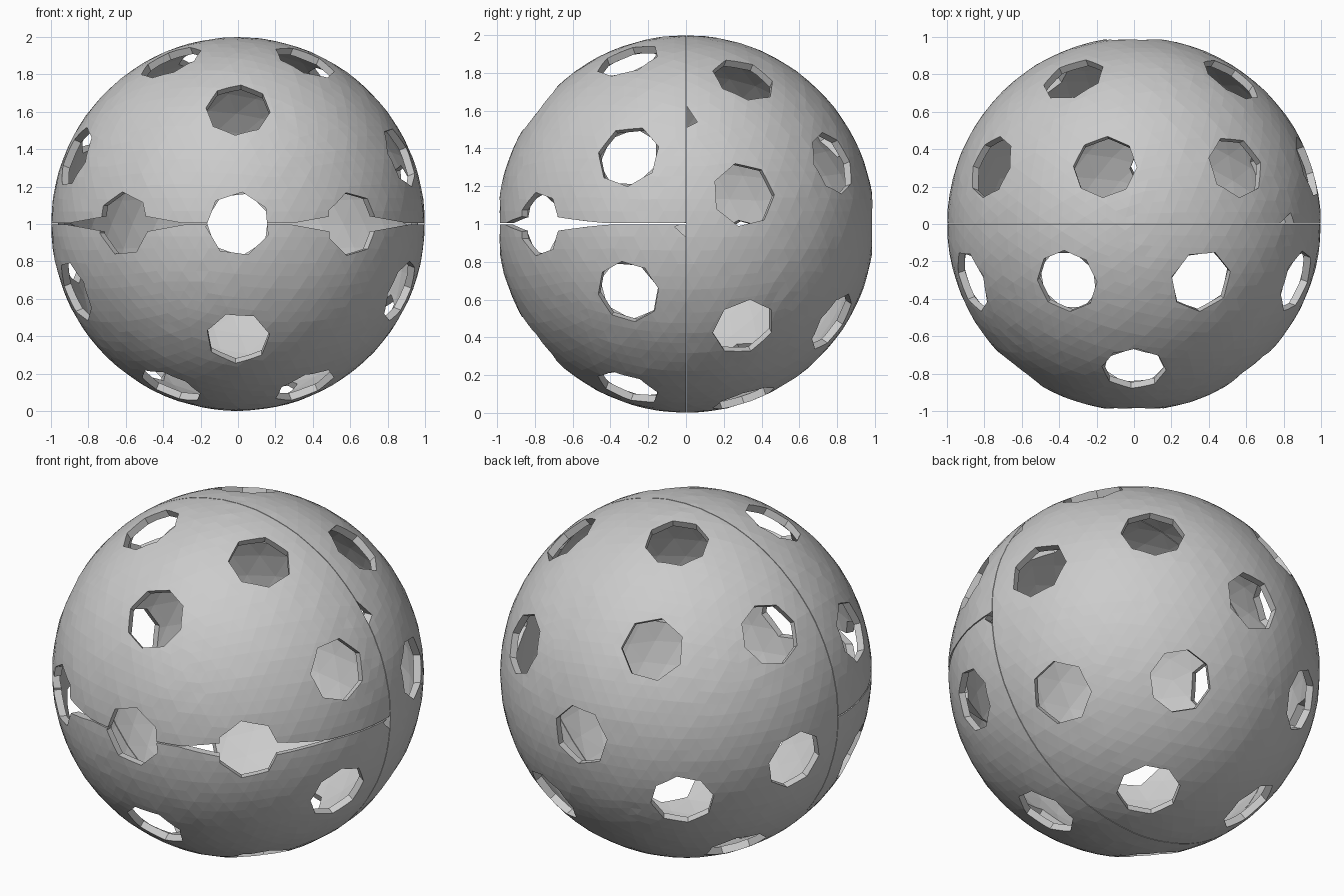
import bpy, bmesh, math, random
from mathutils import Vector, Matrix

if "Cube" in bpy.data.objects:
    bpy.data.objects.remove(bpy.data.objects["Cube"])

random.seed(4)
CENTRE = Vector((0, 0, 1))
HOLE_R = 0.172


def make_object(name, bm):
    mesh = bpy.data.meshes.new(name)
    bm.to_mesh(mesh)
    bm.free()
    obj = bpy.data.objects.new(name, mesh)
    bpy.context.collection.objects.link(obj)
    return obj


def add_prism(bm, profile, axis, lo, hi):
    """Extrude a 2D profile along axis (0 = x with y,z profile, 1 = y with x,z profile)."""
    def point(a, b, d):
        return (d, a, b) if axis == 0 else (a, d, b)
    rings = [[bm.verts.new(point(a, b, d)) for a, b in profile] for d in (lo, hi)]
    n = len(profile)
    bm.faces.new(rings[0])
    bm.faces.new(rings[1][::-1])
    for i in range(n):
        j = (i + 1) % n
        bm.faces.new((rings[0][j], rings[0][i], rings[1][i], rings[1][j]))


def add_box(bm, size, loc):
    m = Matrix.Translation(loc) @ Matrix.Diagonal((*size, 1))
    bmesh.ops.create_cube(bm, size=1, matrix=m)


def cut(target, bm, name):
    bmesh.ops.recalc_face_normals(bm, faces=bm.faces)
    cutter = make_object(name, bm)
    cutter.hide_render = True
    cutter.hide_viewport = False
    mod = target.modifiers.new(name, 'BOOLEAN')
    mod.operation = 'DIFFERENCE'
    mod.solver = 'EXACT'
    mod.object = cutter
    bpy.context.view_layer.update()
    dg = bpy.context.evaluated_depsgraph_get()
    mesh = bpy.data.meshes.new_from_object(target.evaluated_get(dg))
    target.modifiers.clear()
    target.data = mesh
    bpy.data.objects.remove(cutter)


# Hollow ball: faceted outer skin and an inward-facing inner skin
bm = bmesh.new()
at_centre = Matrix.Translation(CENTRE)
bmesh.ops.create_icosphere(bm, subdivisions=5, radius=1.0, matrix=at_centre)
for v in bm.verts:
    v.co = CENTRE + (v.co - CENTRE) * (1 - random.uniform(0, 0.003))
outer = set(bm.faces)
bmesh.ops.create_icosphere(bm, subdivisions=4, radius=0.96, matrix=at_centre)
bmesh.ops.reverse_faces(bm, faces=[f for f in bm.faces if f not in outer])
ball = make_object("perforated_ball", bm)

# Hole directions: each half has a pole hole, a ring of four and a ring of eight
directions = []
for side, turn in ((-1, 0), (1, 32)):
    directions.append(Vector((0, side, 0)))
    for count, y, offset in ((4, 0.785, 0), (8, 0.31, 22.5)):
        r = math.sqrt(1 - y * y)
        for k in range(count):
            a = math.radians(turn + offset + 360 / count * k)
            directions.append(Vector((r * math.cos(a), side * y, r * math.sin(a))))

# Round holes with few sides
bm = bmesh.new()
for d in directions:
    rot = d.to_track_quat('Z', 'Y').to_matrix().to_4x4()
    spin = Matrix.Rotation(random.uniform(0, 1), 4, 'Z')
    bmesh.ops.create_cone(bm, cap_ends=True, segments=random.choice((7, 8)),
                          radius1=HOLE_R, radius2=HOLE_R, depth=0.4,
                          matrix=Matrix.Translation(CENTRE + d) @ rot @ spin)
cut(ball, bm, "hole_cutter")

# Pointed openings where the front seam meets the side holes, and small seam chips
bm = bmesh.new()
for s in (-1, 1):
    add_prism(bm, [(s * 0.27, 1.0), (s * 0.6, 1.06), (s * 0.93, 1.0), (s * 0.6, 0.94)],
              1, -1.2, -0.2)
add_prism(bm, [(-0.06, 0.985), (0.0, 1.01), (0.0, 0.93)], 0, 0.8, 1.2)
add_prism(bm, [(0.0, 1.63), (0.06, 1.54), (0.0, 1.51)], 0, 0.6, 1.2)
cut(ball, bm, "chip_cutter")

# Hairline seams: between the halves, then across the front half
bm = bmesh.new()
add_box(bm, (2.4, 0.004, 2.4), (0, 0.0013, 1))
cut(ball, bm, "half_seam_cutter")
bm = bmesh.new()
add_box(bm, (2.4, 1.2, 0.007), (0, -0.6, 1.0013))
cut(ball, bm, "front_seam_cutter")

# Flat facets
for p in ball.data.polygons:
    p.use_smooth = False
